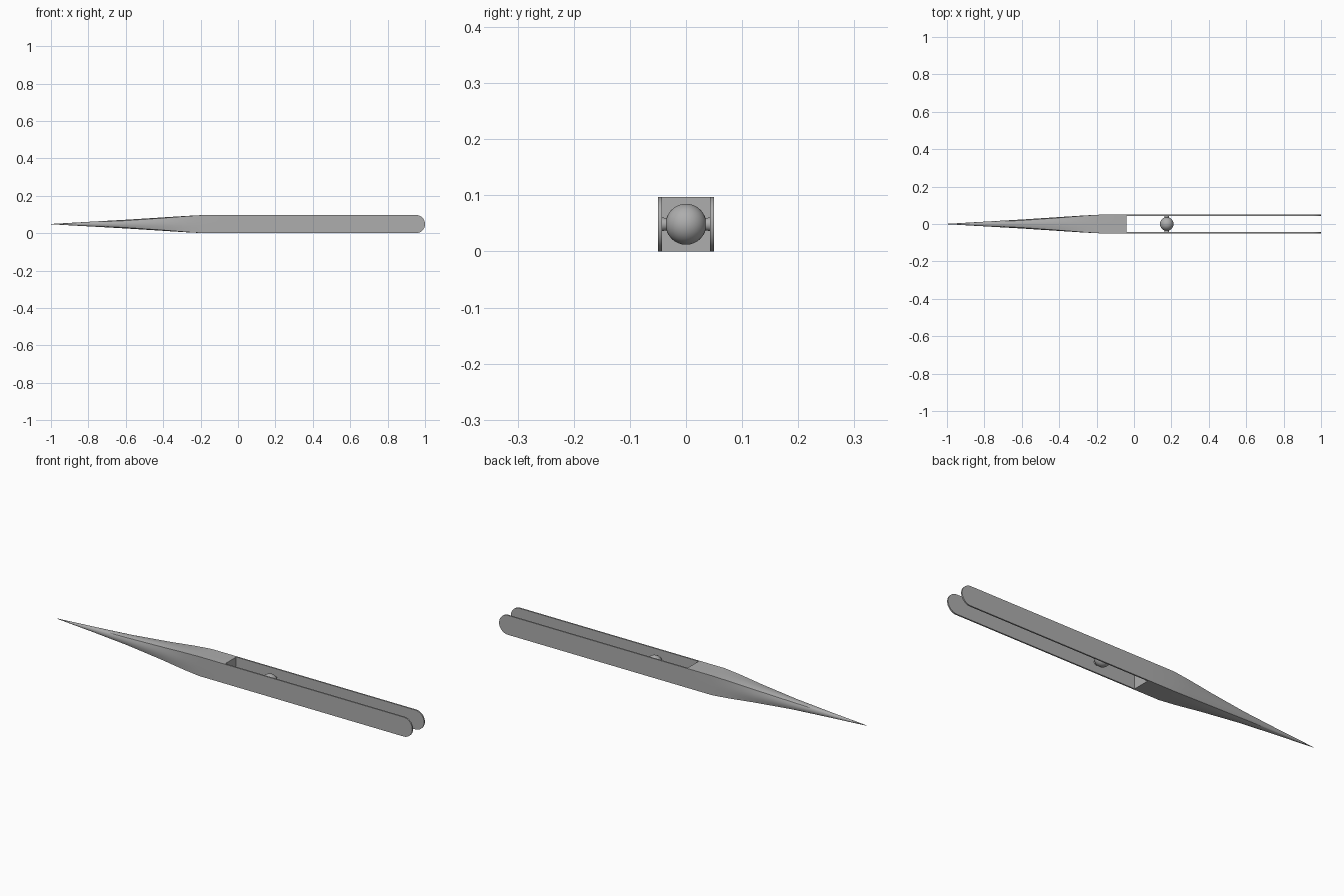
import bpy, bmesh, math
from mathutils import Matrix

if "Cube" in bpy.data.objects:
    bpy.data.objects.remove(bpy.data.objects["Cube"])

HY, HZ = 0.05, 0.0485      # half width and half height of the shaft
grey = bpy.data.materials.new("metal grey")
grey.diffuse_color = (0.42, 0.42, 0.42, 1)
grey.use_nodes = True
grey.node_tree.nodes["Principled BSDF"].inputs["Base Color"].default_value = grey.diffuse_color


def finish(bm, name, angle=30):
    bmesh.ops.recalc_face_normals(bm, faces=bm.faces[:])
    me = bpy.data.meshes.new(name)
    bm.to_mesh(me)
    bm.free()
    ob = bpy.data.objects.new(name, me)
    bpy.context.collection.objects.link(ob)
    me.materials.append(grey)
    bpy.ops.object.select_all(action='DESELECT')
    ob.select_set(True)
    bpy.context.view_layer.objects.active = ob
    bpy.ops.object.shade_smooth_by_angle(angle=math.radians(angle))
    return ob


# Spike: a round point lofted into a square block (x, scale, squareness)
sections = [(-1, 0.02, 0), (-0.8, 0.25, 0.1), (-0.6, 0.48, 0.3), (-0.4, 0.74, 0.65),
            (-0.27, 0.91, 0.9), (-0.18, 1, 1), (-0.04, 1, 1)]
N = 32
bm = bmesh.new()
rings = []
for x, s, q in sections:
    ring = []
    for i in range(N):
        a = math.tau * i / N
        c, d = math.cos(a), math.sin(a)
        k = s * (1 - q + q / max(abs(c), abs(d)))
        ring.append(bm.verts.new((x, HY * k * c, HZ + HZ * k * d)))
    rings.append(ring)
for r0, r1 in zip(rings, rings[1:]):
    for i in range(N):
        j = (i + 1) % N
        bm.faces.new((r0[i], r0[j], r1[j], r1[i]))
bm.faces.new(rings[0])
bm.faces.new(rings[-1])
finish(bm, "spike")

# Side plates with rounded ends
for side, name in ((-1, "front_plate"), (1, "back_plate")):
    bm = bmesh.new()
    outline = [(-0.04, 2 * HZ), (-0.04, 0)]
    for i in range(25):
        a = -math.pi / 2 + math.pi * i / 24
        outline.append((1 - HZ + HZ * math.cos(a), HZ + HZ * math.sin(a)))
    face = bm.faces.new([bm.verts.new((x, side * HY, z)) for x, z in outline])
    ext = bmesh.ops.extrude_face_region(bm, geom=[face], use_keep_orig=True)
    verts = [v for v in ext["geom"] if isinstance(v, bmesh.types.BMVert)]
    bmesh.ops.translate(bm, verts=verts, vec=(0, -side * 0.007, 0))
    finish(bm, name)

# Ball between the plates
bm = bmesh.new()
bmesh.ops.create_uvsphere(bm, u_segments=32, v_segments=16, radius=0.0365,
                          matrix=Matrix.Translation((0.175, 0, HZ)))
finish(bm, "ball", 60)

# Pin stubs holding the ball, slightly flared at the plates
for side, name in ((-1, "front_pin"), (1, "back_pin")):
    bm = bmesh.new()
    bmesh.ops.create_cone(bm, cap_ends=True, segments=24, radius1=0.010, radius2=0.0125, depth=0.016,
                          matrix=Matrix.Translation((0.175, side * 0.037, HZ))
                          @ Matrix.Rotation(-side * math.pi / 2, 4, 'X'))
    finish(bm, name)
